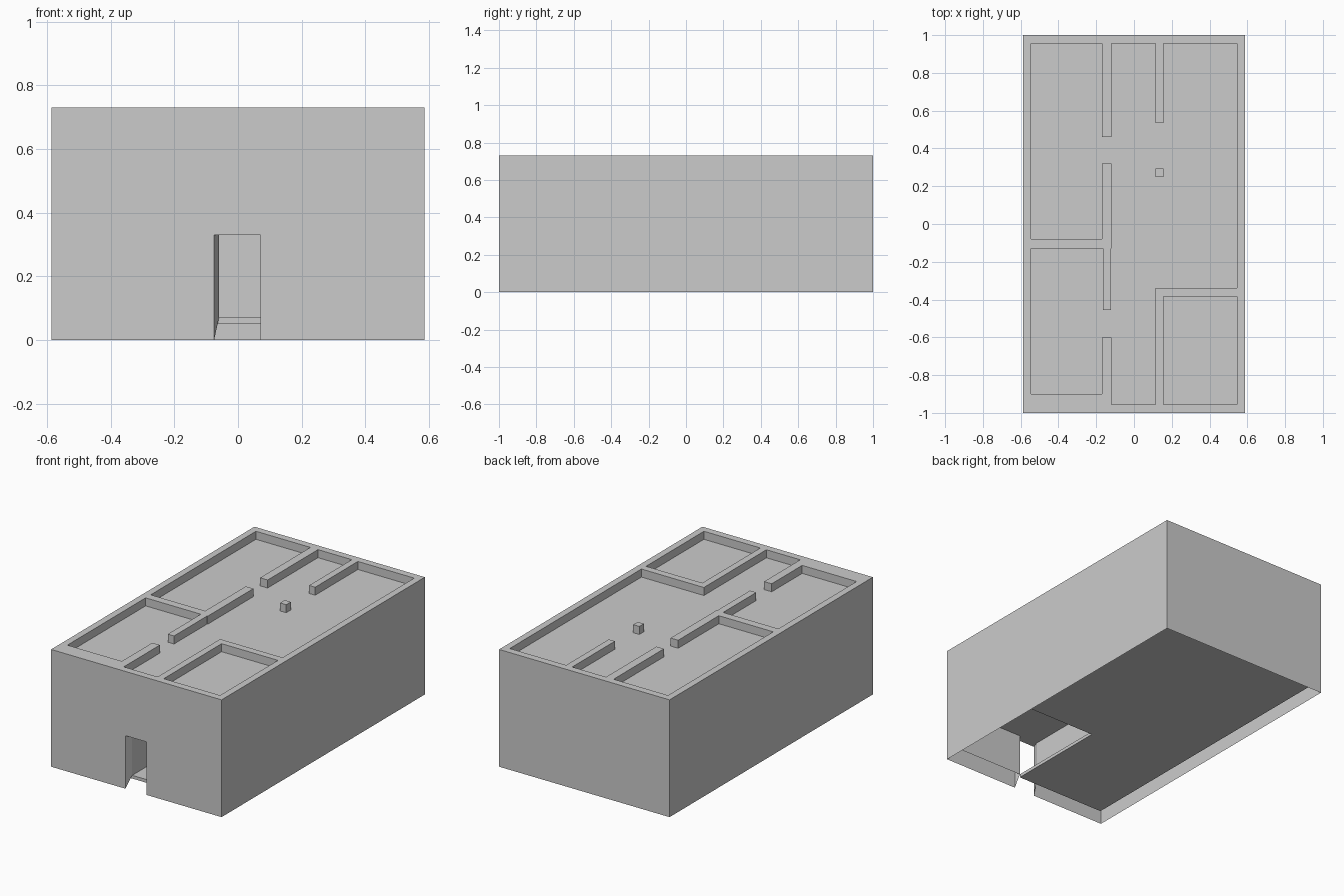
import bpy, bmesh

if "Cube" in bpy.data.objects:
    bpy.data.objects.remove(bpy.data.objects["Cube"])

X, Y, Z = 0.587, 1.0, 0.73       # outer half sizes and height
IX, IY = 0.545, 0.955            # inside faces of the outer walls
ROOF, FLOOR, HEAD = 0.68, 0.07, 0.33
DL, DR = -0.075, 0.07            # doorway sides


def mesh(name, polys):
    bm = bmesh.new()
    for p in polys:
        bm.faces.new([bm.verts.new(v) for v in p])
    bmesh.ops.remove_doubles(bm, verts=bm.verts, dist=1e-5)
    me = bpy.data.meshes.new(name)
    bm.to_mesh(me)
    bm.free()
    ob = bpy.data.objects.new(name, me)
    bpy.context.collection.objects.link(ob)
    return ob


def prism(name, pts, z0, z1):
    # Extruded plan outline, counter-clockwise
    n = len(pts)
    polys = [[(x, y, z1) for x, y in pts], [(x, y, z0) for x, y in reversed(pts)]]
    for i in range(n):
        a, b = pts[i], pts[(i + 1) % n]
        polys.append([(*a, z0), (*b, z0), (*b, z1), (*a, z1)])
    return mesh(name, polys)


def upright(a, b, z0, z1):
    return [(*a, z0), (*b, z0), (*b, z1), (*a, z1)]


# Outer skin, rim and sunken upper floor
outer = [(-X, -Y), (X, -Y), (X, Y), (-X, Y)]
inner = [(-IX, -IY), (IX, -IY), (IX, IY), (-IX, IY)]
shell = [[(x, y, ROOF) for x, y in inner]]
shell.append([(x, -Y, z) for x, z in ((-X, 0), (DL, 0), (DL, HEAD), (DR, HEAD),
                                      (DR, 0), (X, 0), (X, Z), (-X, Z))])
for i in range(4):
    j = (i + 1) % 4
    if i:
        shell.append(upright(outer[i], outer[j], 0, Z))
    shell.append([(*outer[i], Z), (*outer[j], Z), (*inner[j], Z), (*inner[i], Z)])
    shell.append(upright(inner[j], inner[i], ROOF, Z))
mesh("outer_shell", shell)

# Partition walls on the upper floor: x0, x1, y0, y1
walls = {
    "back_left_wall": (-0.17, -0.118, 0.46, IY),
    "back_right_wall": (0.115, 0.157, 0.535, IY),
    "pillar": (0.115, 0.157, 0.25, 0.295),
    "middle_wall": (-0.17, -0.118, -0.08, 0.32),
    "left_cross_wall": (-IX, -0.118, -0.13, -0.08),
    "left_room_wall": (-0.165, -0.122, -0.455, -0.13),
    "front_left_wall": (-0.17, -0.118, -IY, -0.60),
    "front_left_ledge": (-IX, -0.17, -IY, -0.90),
    "right_room_wall": (0.115, 0.157, -IY, -0.34),
    "right_cross_wall": (0.157, IX, -0.385, -0.34),
}
for name, (x0, x1, y0, y1) in walls.items():
    prism(name, [(x0, y0), (x1, y0), (x1, y1), (x0, y1)], ROOF, Z)

# Ground floor slab with an open corner beside the doorway
prism("ground_floor", [(-IX, -IY), (DR, -IY), (DR, -0.3), (IX, -0.3),
                       (IX, IY), (-IX, IY)], 0.05, FLOOR)

# Doorway reveals and the room behind it
RL = -0.06
mesh("doorway", [
    [(DL, -Y, 0), (RL, -IY, FLOOR), (RL, -IY, HEAD), (DL, -Y, HEAD)],
    [(DR, -IY, FLOOR), (DR, -Y, 0), (DR, -Y, HEAD), (DR, -IY, HEAD)],
    [(DL, -Y, HEAD), (RL, -IY, HEAD), (DR, -IY, HEAD), (DR, -Y, HEAD)],
])
mesh("entry_room", [
    upright((RL, -IY), (RL, IY), FLOOR, HEAD),
    upright((RL, IY), (IX, IY), FLOOR, HEAD),
    upright((IX, IY), (IX, -IY), FLOOR, HEAD),
    upright((IX, -IY), (DR, -IY), FLOOR, HEAD),
    [(RL, -IY, HEAD), (RL, IY, HEAD), (IX, IY, HEAD), (IX, -IY, HEAD)],
])
